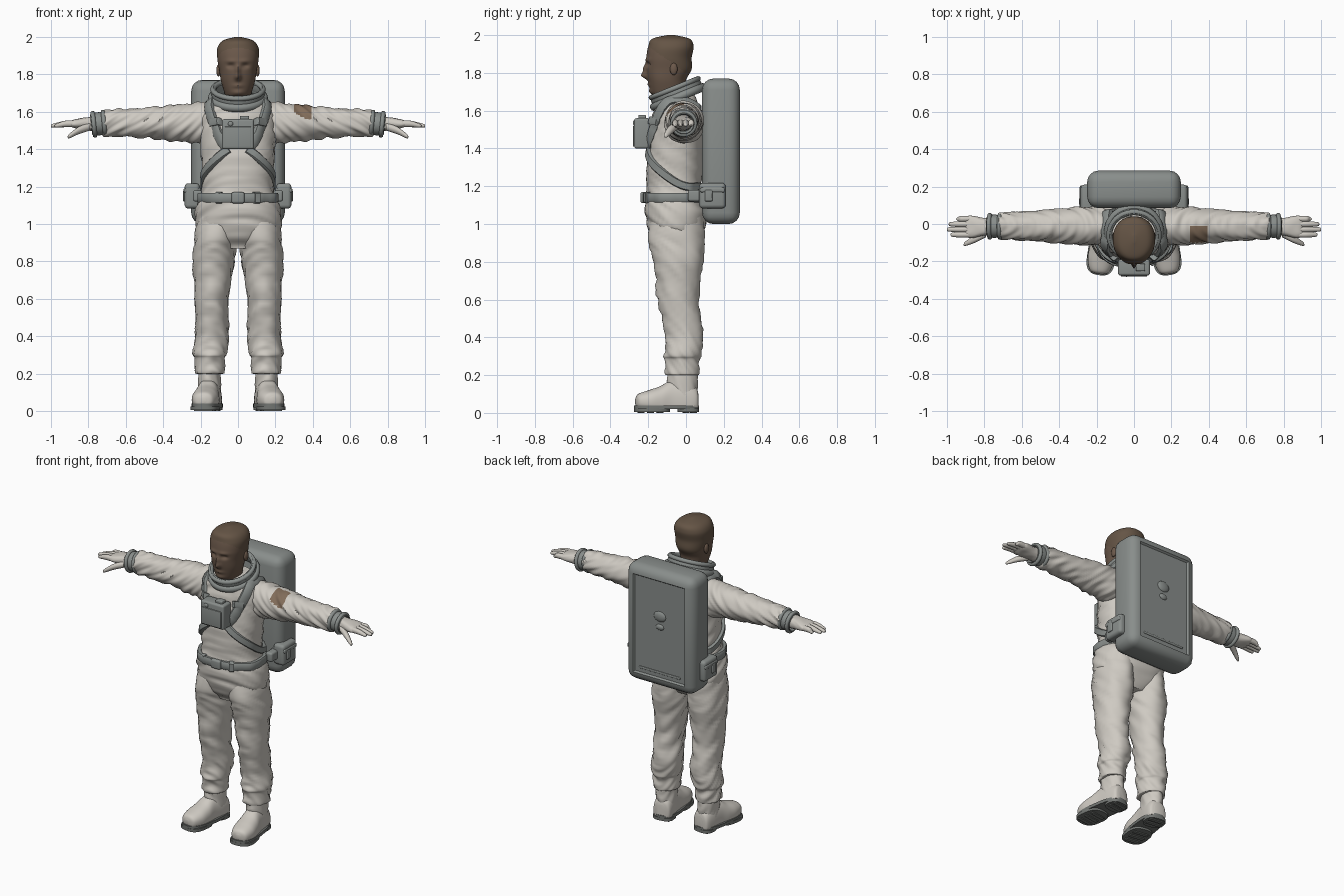
import bpy, bmesh, math
from mathutils import Vector, Matrix, noise
from mathutils.bvhtree import BVHTree

if "Cube" in bpy.data.objects:
    bpy.data.objects.remove(bpy.data.objects["Cube"])


def material(name, *rgb):
    mat = bpy.data.materials.new(name)
    mat.use_nodes = True
    mat.diffuse_color = (*rgb, 1)
    mat.node_tree.nodes["Principled BSDF"].inputs["Base Color"].default_value = (*rgb, 1)
    return mat


SUIT = material("off white cloth", .62, .59, .54)
GREY = material("grey gear", .25, .27, .26)
SOLE = material("dark grey rubber", .17, .18, .17)
SKIN = material("brown skin", .15, .1, .07)
HAIR = material("brown hair", .13, .09, .06)
PATCH = material("tan brown patch", .22, .15, .1)


def finish(name, bm, materials, side=1, placement=None, rule=None):
    """Place, mirror and shade a part; the rule picks a material for each face."""
    if placement:
        bm.transform(placement)
    if side < 0:
        bm.transform(Matrix.Scale(-1, 4, Vector((1, 0, 0))))
    bmesh.ops.recalc_face_normals(bm, faces=bm.faces)
    if rule:
        for face in bm.faces:
            face.material_index = rule(face.calc_center_median())
    mesh = bpy.data.meshes.new(name)
    bm.to_mesh(mesh)
    bm.free()
    for mat in materials:
        mesh.materials.append(mat)
    mesh.shade_smooth()
    mesh.set_sharp_from_angle(angle=math.radians(45))
    part = bpy.data.objects.new(name, mesh)
    bpy.context.scene.collection.objects.link(part)
    return part


def spline(rows, steps):
    """Smooth curve through rows of numbers."""
    curve = []
    last = len(rows) - 1
    for i in range(last):
        before, start, end, after = rows[max(i - 1, 0)], rows[i], rows[i + 1], rows[min(i + 2, last)]
        for step in range(steps):
            t = step / steps
            curve.append([q + t / 2 * (r - p + t * (2 * p - 5 * q + 4 * r - s + t * (3 * (q - r) + s - p)))
                          for p, q, r, s in zip(before, start, end, after)])
    return curve + [list(rows[last])]


def circle(count):
    """Cosine and sine pairs around a full turn."""
    return [(math.cos(math.tau * i / count), math.sin(math.tau * i / count)) for i in range(count)]


def bridge(rings, closed=False):
    """Skin a run of cross-sections."""
    bm = bmesh.new()
    loops = [[bm.verts.new(point) for point in ring] for ring in rings]
    count = len(loops[0])
    for a, b in zip(loops, loops[1:] + loops[:1] if closed else loops[1:]):
        for j in range(count):
            k = (j + 1) % count
            bm.faces.new((a[j], a[k], b[k], b[j]))
    if not closed:
        bm.faces.new(loops[0])
        bm.faces.new(loops[-1])
    return bm


def loft(name, materials, axis, centre, rows, power=2, steps=8, sides=48, fold=0, floor=0, warp=None, **options):
    """Rows hold the place along the axis, two radii and optional centre shifts."""
    rings = []
    for t, radius_a, radius_b, shift_b, shift_a in spline([row + (0,) * (5 - len(row)) for row in rows], steps):
        a, b = centre[0] + shift_a, centre[1] + shift_b
        ring = []
        for c, s in circle(sides):
            crease = fold * noise.noise(Vector((a * 7 + c, b * 7 + s, t * 26 + 3 * s)))
            u = a + (radius_a + crease) * math.copysign(abs(c) ** (2 / power), c)
            v = b + (radius_b + crease) * math.copysign(abs(s) ** (2 / power), s)
            point = Vector({"x": (t, u, v), "y": (u, t, v), "z": (u, v, t)}[axis])
            point.z = max(point.z, floor)
            ring.append(warp(point) if warp else point)
        rings.append(ring)
    return finish(name, bridge(rings), materials, **options)


def box(name, mat, centre, size, bevel=.012, panel=0, **options):
    """Rounded box, with an optional sunken panel on its rear face."""
    bm = bmesh.new()
    bmesh.ops.create_cube(bm, size=1)
    bm.transform(Matrix.Translation(centre) @ Matrix.Diagonal((*size, 1)))
    bmesh.ops.bevel(bm, geom=bm.edges[:], offset=bevel, segments=4, profile=.5, affect="EDGES")
    if panel:
        rear = max(bm.faces, key=lambda face: face.calc_center_median().y)
        bmesh.ops.inset_region(bm, faces=[rear], thickness=panel, depth=-panel)
    return finish(name, bm, [mat], **options)


def ball(name, mat, centre, size, **options):
    bm = bmesh.new()
    bmesh.ops.create_uvsphere(bm, u_segments=20, v_segments=12, radius=1)
    bm.transform(Matrix.Translation(centre) @ Matrix.Diagonal((*size, 1)))
    return finish(name, bm, [mat], **options)


def ring(name, mat, radius, thick, height, offset, placement, **options):
    """Torus with an oval section, moved along its own axis."""
    rings = [[(c * (radius + thick * u), s * (radius + thick * u), offset + height * v)
              for u, v in circle(12)] for c, s in circle(48)]
    return finish(name, bridge(rings, closed=True), [mat], placement=placement, **options)


# Torso
torso = loft("suit_torso", [SUIT], "z", (0, -.05), [
    (.87, .12, .09), (.95, .21, .14), (1.03, .23, .16), (1.1, .22, .16, -.01), (1.18, .19, .15, -.01),
    (1.3, .19, .15, -.01), (1.5, .2, .14), (1.62, .18, .12), (1.69, .1, .09)], power=2.3, fold=.012)


def patch_rule(c):
    return int(.3 < c.x < .4 and -.1 < c.y < -.015 and c.z > 1.56)


# Arms, with a shoulder patch on the left one
arms = [loft("suit_sleeve", [SUIT, PATCH], "x", (-.01, 1.54), [
    (.1, .09, .1), (.2, .1, .11), (.3, .1, .1), (.5, .08, .08), (.7, .07, .07), (.72, .06, .06)],
    steps=16, sides=56, fold=.013, side=side, rule=patch_rule) for side in (1, -1)]

# Body surface that the straps lie on
points, polygons = [], []
for part in [torso] + arms:
    polygons += [[i + len(points) for i in polygon.vertices] for polygon in part.data.polygons]
    points += [vertex.co.copy() for vertex in part.data.vertices]
BODY = BVHTree.FromPolygons(points, polygons)


def strap(name, path, width, thick, steps=8, closed=False, **options):
    """Flat band laid on the body along a path."""
    laid = []
    for point in map(Vector, spline(path, steps)):
        out = (point - Vector((0, -.05, min(point.z, 1.5)))).normalized()
        hit = BODY.ray_cast(point + out * .15, -out)[0]
        laid.append((hit or point, out))
    sections = []
    for i, (point, out) in enumerate(laid):
        back = i - 1 if closed else max(i - 1, 0)
        ahead = (i + 1) % len(laid) if closed else min(i + 1, len(laid) - 1)
        across = (laid[ahead][0] - laid[back][0]).cross(out).normalized() * width / 2
        half = [(across, -.01), (across, thick * .7), (across * .8, thick)]
        sections.append([point - edge + out * lift for edge, lift in half]
                        + [point + edge + out * lift for edge, lift in reversed(half)])
    finish(name, bridge(sections, closed), [GREY], **options)


# Belt and buckle
strap("belt", [(c * .2, s * .2 - .05, 1.14) for c, s in circle(64)], .05, .014, steps=1, closed=True)
box("belt_buckle", GREY, (0, -.226, 1.14), (.07, .03, .06))

# Neck ring, tilted up at the back
tilt = Matrix.Translation((0, -.05, 1.695)) @ Matrix.Rotation(math.radians(22), 4, "X")
ring("neck_ring_base", GREY, .14, .02, .022, -.025, tilt)
ring("neck_ring_wall", GREY, .13, .012, .04, 0, tilt)
ring("neck_ring_rim", GREY, .132, .016, .014, .026, tilt)

# Face features: side and height, spread in both, depth
FEATURES = {"nose_tip": (0, 1.785, .015, .018, -.03), "nose_bridge": (0, 1.82, .012, .025, -.018),
            "eye": (.038, 1.845, .02, .012, .014), "brow": (.035, 1.87, .03, .01, -.006),
            "lips": (0, 1.738, .026, .01, -.008), "chin": (0, 1.7, .03, .014, -.01)}


def face_warp(point):
    strength = min(max((-.09 - point.y) / .06, 0), 1)
    for x, z, wide, tall, depth in FEATURES.values():
        distance = ((abs(point.x) - x) / wide) ** 2 + ((point.z - z) / tall) ** 2
        point.y += strength * depth * math.exp(-distance)
    return point


def hair_rule(c):
    return int(c.z > max(1.77, 1.8 - .7 * c.y))


# Head
loft("head", [SKIN, HAIR], "z", (0, -.09), [
    (1.58, .07, .07, .04), (1.66, .07, .07, .03), (1.69, .07, .09), (1.76, .09, .1, -.01), (1.82, .1, .12),
    (1.88, .11, .12), (1.94, .11, .12, .01), (1.98, .08, .1, .01), (2, .01, .02, .01)],
    power=2.2, sides=96, steps=10, warp=face_warp, rule=hair_rule)

# Backpack
box("backpack", GREY, (0, .185, 1.385), (.5, .2, .77), bevel=.06, panel=.012)
ball("pack_valve", GREY, (0, .27, 1.47), (.045, .016, .035))
ball("pack_lower_valve", GREY, (0, .27, 1.4), (.03, .014, .02))
box("pack_rib", GREY, (0, .272, 1.1), (.3, .014, .015), bevel=.005)

# Chest unit
box("chest_unit", GREY, (0, -.232, 1.48), (.17, .085, .16))
box("chest_lid", GREY, (0, -.275, 1.465), (.14, .01, .11), bevel=.003)
ball("chest_dial", GREY, (-.04, -.272, 1.535), (.014, .01, .014))
box("chest_clip", GREY, (.035, -.232, 1.565), (.05, .04, .025), bevel=.006)

for side in (1, -1):
    # Harness
    strap("shoulder_strap", [(.15, .1, 1.6), (.2, 0, 1.7), (.2, -.1, 1.7), (.14, -.2, 1.5), (.05, -.2, 1.4)],
          .055, .016, side=side)
    strap("shoulder_buckle", [(.16, -.2, 1.58), (.15, -.2, 1.53)], .07, .026, side=side)
    strap("lower_strap", [(.05, -.2, 1.4), (.12, -.2, 1.35), (.2, -.1, 1.25), (.2, 0, 1.2), (.15, .1, 1.2)],
          .042, .016, side=side)
    strap("belt_clip", [(.08, -.2, 1.14), (.11, -.2, 1.14)], .06, .022, side=side)

    # Pouch on the side of the pack
    box("side_pouch", GREY, (.245, .14, 1.15), (.08, .14, .135), bevel=.02, side=side)
    box("pouch_band", GREY, (.245, .14, 1.18), (.09, .13, .025), bevel=.008, side=side)
    box("pouch_clasp", GREY, (.285, .12, 1.15), (.016, .04, .06), bevel=.006, side=side)
    box("pouch_link", GREY, (.215, .06, 1.15), (.05, .1, .06), side=side)

    # Wrist cuff
    wrist = Matrix.Translation((.745, -.012, 1.535)) @ Matrix.Rotation(math.radians(96), 4, "Y")
    ring("wrist_cuff", GREY, .053, .009, .04, 0, wrist, side=side)
    for offset in (-.03, .025):
        ring("wrist_cuff_rim", GREY, .06, .012, .012, offset, wrist, side=side)

    # Gloved hand
    loft("glove_palm", [SUIT], "x", (-.015, 1.535), [
        (.75, .045, .043), (.8, .047, .036), (.87, .06, .025), (.9, .05, .014)],
        power=2.4, sides=32, fold=.004, side=side)
    for i, tip in enumerate((.98, 1, .99, .95)):
        loft("glove_finger", [SUIT], "x", (.028 * i - .057, 1.535), [
            (.86, .015, .017), (.92, .016, .017), (tip - .01, .011, .01, -.01), (tip, .003, .003, -.01)],
            sides=16, side=side)
    loft("glove_thumb", [SUIT], "x", (-.05, 1.52), [
        (.79, .02, .02), (.85, .02, .02, -.02, -.03), (.9, .012, .012, -.05, -.055), (.91, .003, .003, -.055, -.06)],
        sides=16, side=side)

    # Trouser leg with a gathered cuff
    loft("trouser_leg", [SUIT], "z", (.14, -.04), [
        (.2, .07, .08, .02, .01), (.21, .08, .09, .02, .01), (.28, .08, .09, .02, .01), (.31, .09, .1, .02, .01),
        (.4, .09, .1, .03), (.6, .09, .11), (.8, .11, .13, 0, -.01), (.92, .11, .15, -.01, -.02),
        (1.04, .1, .14, -.01, -.02)], fold=.014, side=side)

    # Boot, turned slightly outward
    hinge = Matrix.Translation((.15, 0, 0))
    turned = {"side": side, "placement": hinge @ Matrix.Rotation(math.radians(8), 4, "Z") @ hinge.inverted()}
    loft("boot_shaft", [SUIT], "z", (.15, -.018), [(.05, .06, .07), (.13, .06, .08), (.22, .06, .08)],
         fold=.008, **turned)
    loft("boot_foot", [SUIT], "y", (.15, .06), [
        (-.27, .015, .015), (-.255, .05, .04), (-.2, .07, .06), (-.14, .07, .08), (-.08, .063, .11),
        (0, .063, .11), (.05, .055, .08), (.063, .03, .05)], power=2.3, floor=.03, **turned)
    for name, y, wide, length, bottom in (("welt", -.104, .076, .172, .02), ("front", -.182, .076, .094, .006),
                                          ("heel", .012, .066, .056, .006)):
        loft("boot_sole_" + name, [SOLE], "z", (.15, y), [(bottom, wide, length), (bottom + .02, wide, length)],
             power=2.8, steps=1, **turned)
    for y in (-.24, -.19, -.14, 0, .04):
        box("tread_bar", SOLE, (.15, y, .006), (.1, .025, .012), bevel=.002, **turned)

    # Ear
    ball("ear", SKIN, (.104, -.065, 1.82), (.012, .02, .032), side=side)
